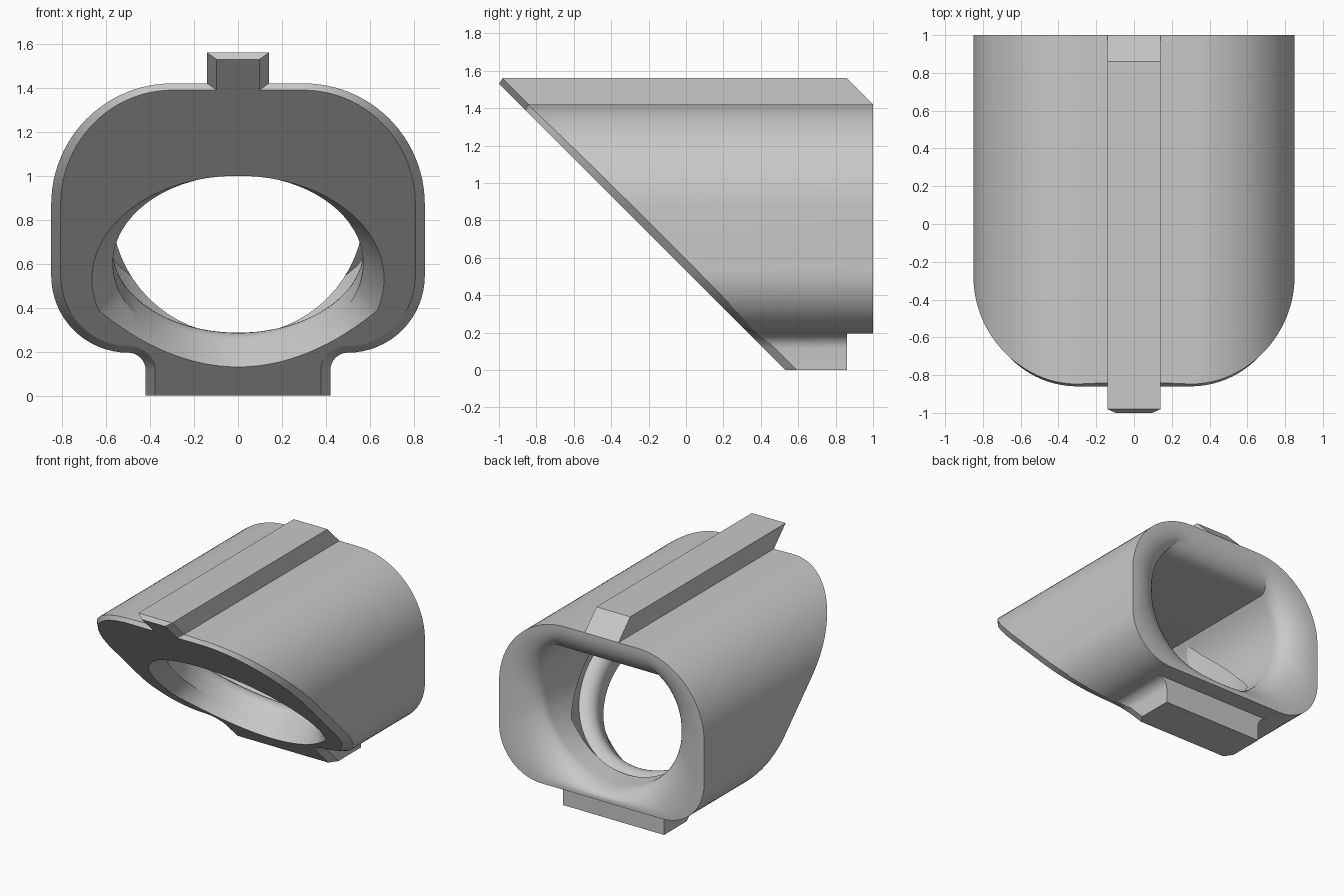
import bpy, bmesh
from math import sin, cos, pi, sqrt, radians
from mathutils import Vector

cube = bpy.data.objects.get("Cube")
if cube:
    bpy.data.objects.remove(cube)

grey = bpy.data.materials.new("matte_grey")
grey.use_nodes = True
colour = (0.58, 0.58, 0.58, 1)
grey.diffuse_color = colour
grey.node_tree.nodes["Principled BSDF"].inputs["Base Color"].default_value = colour


def arc(cx, cz, r, a0, a1, n):
    """Points along a circular arc, angles in degrees."""
    angles = [radians(a0 + (a1 - a0) * i / n) for i in range(n + 1)]
    return [(cx + r * cos(a), cz + r * sin(a)) for a in angles]


def span(p, q, n):
    """Points inside a straight run, without its ends."""
    return [tuple(Vector(p).lerp(Vector(q), i / n)) for i in range(1, n)]


def loft(name, rings):
    """Closed skin through matching rings."""
    bm = bmesh.new()
    loops = [[bm.verts.new(p) for p in ring] for ring in rings]
    n = len(loops[0])
    for a, b in zip(loops, loops[1:]):
        for i in range(n):
            bm.faces.new((a[i], a[(i + 1) % n], b[(i + 1) % n], b[i]))
    bm.faces.new(loops[0])
    bm.faces.new(loops[-1])
    bmesh.ops.recalc_face_normals(bm, faces=bm.faces)
    mesh = bpy.data.meshes.new(name)
    bm.to_mesh(mesh)
    bm.free()
    mesh.materials.append(grey)
    obj = bpy.data.objects.new(name, mesh)
    bpy.context.collection.objects.link(obj)
    return obj


def cut(target, cutter):
    """Subtract the cutter and remove it."""
    mod = target.modifiers.new("cut", "BOOLEAN")
    mod.operation, mod.solver, mod.object = "DIFFERENCE", "EXACT", cutter
    bpy.context.view_layer.objects.active = target
    bpy.ops.object.modifier_apply(modifier=mod.name)
    bpy.data.objects.remove(cutter)


def prism(name, outline, half_width):
    """Side outline (y, z) extruded across x."""
    return loft(name, [[(x, y, z) for y, z in outline]
                       for x in (-half_width, half_width)])


def chamfer_rings(points, d):
    """Front face ring and side ring of an even chamfer on the sloping front."""
    flat = [Vector((x, z * sqrt(2))) for x, z in points]
    face, side = [], []
    for i, p in enumerate(flat):
        e1 = (p - flat[i - 1]).normalized()
        e2 = (flat[(i + 1) % len(flat)] - p).normalized()
        n1, n2 = Vector((-e1.y, e1.x)), Vector((-e2.y, e2.x))
        q = p + (n1 + n2) * d / (1 + n1.dot(n2))
        z = 0 if p.y == 0 else q.y / sqrt(2)
        face.append((q.x, 0.53 - z, z))
        # equal setback on the side surface, whatever its lean
        nx = 1 if p.y == 0 else (n1 + n2).normalized().x
        x, z = points[i]
        side.append((x, 0.53 - z + d / sqrt(1 - nx * nx / 2), z))
    return [face, side]


# Outer section: foot, fillet, rounded body and top rail
half = [(0.42, 0)] + arc(0.5, 0.115, 0.08, 180, 90, 8)
half += arc(0.5, 0.545, 0.35, -90, 0, 16)[1:]
half += arc(0.3, 0.87, 0.55, 0, 90, 24)
half += [(0.14, 1.42), (0.14, 1.56)]
section = half + [(-x, z) for x, z in reversed(half)]

# Body with a 45 degree front and a chamfered front edge
body = loft("housing", chamfer_rings(section, 0.043) + [[(x, 1, z) for x, z in section]])

# Foot stops short of the back; rail end slopes
cut(body, prism("foot_cutter", [(0.86, -0.1), (1.1, -0.1), (1.1, 0.195), (0.86, 0.195)], 0.6))
cut(body, prism("rail_cutter", [(0.72, 1.7), (1.1, 1.32), (1.1, 1.7)], 0.25))

# Cavity section: round bore under a flat ceiling
side = arc(0, 0.85, 0.575, 0, 37, 10)
cavity = side + span(side[-1], (-side[-1][0], side[-1][1]), 12)
cavity += [(-x, z) for x, z in reversed(side)]
cavity += arc(0, 0.85, 0.575, 180, 360, 32)[1:-1]

# Back rim: just inside the outer section
rim = arc(0.3, 0.87, 0.53, 0, 90, 10) + span((0.3, 1.4), (-0.3, 1.4), 12)
rim += arc(-0.3, 0.87, 0.53, 90, 180, 10) + arc(-0.5, 0.545, 0.33, 180, 270, 10)[1:]
rim += span((-0.5, 0.215), (0.5, 0.215), 12) + arc(0.5, 0.545, 0.33, 270, 360, 10)[:-1]

# Cavity behind the sloping wall, with a rolled flare to the rim
rings = [[(x, 0.97 - z, z) for x, z in cavity]]
steps = 12
for k in range(steps + 1):
    t = pi / 2 * k / steps
    f, y = 1 - cos(t), 0.84 + 0.16 * sin(t)
    rings.append([(x0 + (x1 - x0) * f, y, z0 + (z1 - z0) * f)
                  for (x0, z0), (x1, z1) in zip(cavity, rim)])
rings.append([(x, 1.1, z) for x, z in rim])
cut(body, loft("cavity_cutter", rings))


def bore_ring(r, depth):
    """Circle square to the sloping wall, moved along its axis."""
    return [(x, depth - z / sqrt(2), min(0.53 + depth + z / sqrt(2), 1.17))
            for x, z in arc(0, 0, r, 2, 358, 71)]


# Bore through the wall: flared front with a raised floor, neck, rounded back edge
front = [(x, max(z, 0.13 + 0.64 * x * x)) for x, y, z in bore_ring(0.665, 0)]
rings = [[(x, 0.53 - z - gap, z) for x, z in front] for gap in (0.3, 0)]
rings.append(bore_ring(0.57, 0.07))
for k in range(9):
    t = pi / 2 * k / 8
    rings.append(bore_ring(0.57 + 0.1 * (1 - cos(t)), 0.13 + 0.07 * sin(t)))
rings.append(bore_ring(0.67, 0.34))
cut(body, loft("bore_cutter", rings))

bpy.ops.object.select_all(action="DESELECT")
body.select_set(True)
bpy.context.view_layer.objects.active = body
bpy.ops.object.shade_smooth_by_angle(angle=radians(20))
